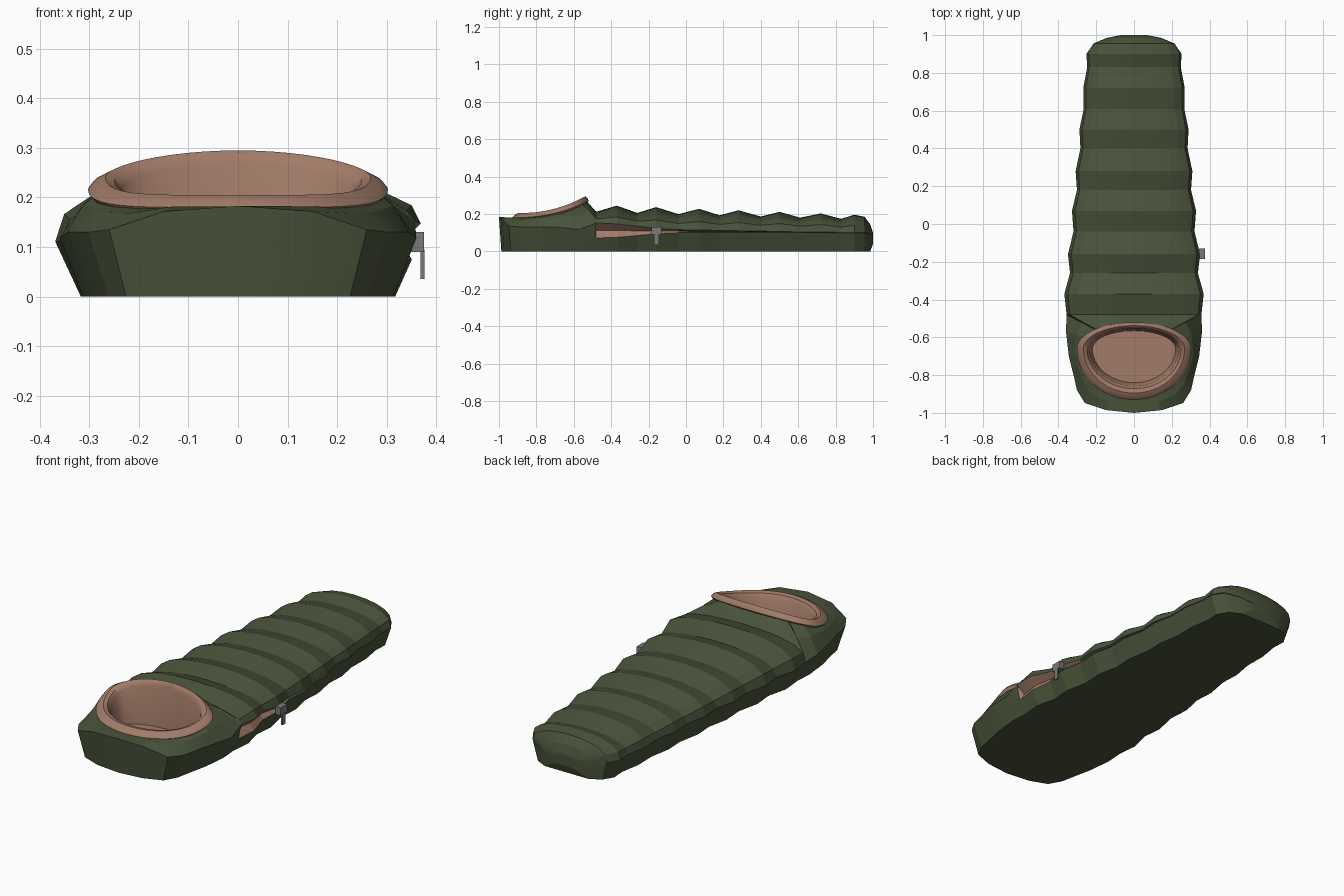
import bpy, bmesh, math
from mathutils import Vector

if "Cube" in bpy.data.objects:
    bpy.data.objects.remove(bpy.data.objects["Cube"])


def material(name, rgb):
    m = bpy.data.materials.new(name)
    m.diffuse_color = (*rgb, 1)
    m.use_nodes = True
    m.node_tree.nodes["Principled BSDF"].inputs["Base Color"].default_value = m.diffuse_color
    return m


GREEN = material("olive green", (0.066, 0.086, 0.042))
BROWN = material("tan lining", (0.36, 0.20, 0.14))
GREY = material("zip grey", (0.19, 0.19, 0.19))


def finish(bm, name, mats, angle=None):
    me = bpy.data.meshes.new(name)
    bm.to_mesh(me)
    bm.free()
    ob = bpy.data.objects.new(name, me)
    bpy.context.collection.objects.link(ob)
    for m in mats:
        me.materials.append(m)
    if angle:
        bpy.ops.object.select_all(action='DESELECT')
        ob.select_set(True)
        bpy.context.view_layer.objects.active = ob
        bpy.ops.object.shade_smooth_by_angle(angle=math.radians(angle))
    return ob


# hood opening curve: ellipse with a shallow back half, rising to the back
CY = -0.66


def hood_point(a, rx, back, front, dz):
    def y_at(b, f):
        return CY + math.sin(a) * (b if math.sin(a) > 0 else f)
    z = 0.18 + 0.09 * max(0, (y_at(0.14, 0.27) + 0.93) / 0.41) ** 2.2
    return Vector((rx * math.cos(a), y_at(back, front), z + dz))


# quilted body: ridged sections from the shoulders to the foot
N = 11


def section(bm, y, w, top, s, gap, zb=0.0):
    g = max(gap, 0.003)
    pts = [(0.86 * w, zb), (w - g * 0.25, s - g / 2), (w - g * 0.5 - 0.004, s)]
    for k in range(N):
        t = math.pi * k / (N - 1)
        base = s + g / 2 * (1 - k / (N - 1))
        c = math.cos(t)
        pts.append((w * c, base + (top - base) * max(0, math.sin(t)) ** 0.78))
    pts.append((-0.86 * w, zb))
    return [bm.verts.new((x, y, z)) for x, z in pts]


bm = bmesh.new()
rings = []
ys = [-0.48, -0.37, -0.26, -0.16, -0.04, 0.07, 0.18, 0.28, 0.40, 0.50, 0.61, 0.72, 0.83, 0.90]
gaps = [0.08, 0.072, 0.05, 0.028, 0.016, 0.014, 0.012, 0.01, 0.008, 0.006]
for i, y in enumerate(ys):
    f = (y + 0.48) / 1.38
    ridge = i % 2
    w = (0.379 - 0.127 * f) if ridge else (0.357 - 0.115 * f)
    top = (0.249 - 0.053 * f) if ridge else (0.212 - 0.040 * f)
    rings.append(section(bm, y, w, top, 0.112 - 0.012 * f, gaps[i] if i < len(gaps) else 0))
# rounded foot
rings.append(section(bm, 0.955, 0.215, 0.185, 0.10, 0))
rings.append(section(bm, 0.985, 0.145, 0.145, 0.09, 0))
rings.append(section(bm, 1.0, 0.07, 0.10, 0.075, 0, 0.04))
for A, B in zip(rings, rings[1:]):
    for i in range(len(A)):
        j = (i + 1) % len(A)
        face = bm.faces.new((A[i], B[i], B[j], A[j]))
        # lining shows inside the open zip
        if i in (1, 2) and A[i].co.y < -0.1:
            face.material_index = 1
bm.faces.new(list(reversed(rings[-1])))

# head end: outline wall, base and a shell up to the hood opening
R = rings[0]
half = [(0.36, -0.57, 0.118), (0.345, -0.70, 0.13), (0.32, -0.80, 0.13),
        (0.302, -0.88, 0.13), (0.26, -0.948, 0.135), (0.15, -0.985, 0.172)]
co = [(-x, y, z) for x, y, z in half] + [(0, -1.0, 0.183)] + half[::-1]
out = [bm.verts.new(c) for c in co]
low = [bm.verts.new((x * 0.87, -0.48 + (y + 0.48) * 0.975, 0)) for x, y, z in co]
wall_top = [R[2 + N]] + out + [R[1]]
wall_low = [R[3 + N]] + low + [R[0]]
for i in range(len(wall_top) - 1):
    bm.faces.new((wall_low[i], wall_low[i + 1], wall_top[i + 1], wall_top[i]))
bm.faces.new(list(reversed(wall_low)))
bm.faces.new((out[-1], R[1], R[3]))
rim = R[3:3 + N] + out
mid, top = [], []
for v in rim:
    a = math.atan2((v.co.y - CY) / (0.14 if v.co.y > CY else 0.27), v.co.x / 0.30)
    p = hood_point(a, 0.285, 0.128, 0.255, 0.0)
    m = v.co.lerp(p, 0.5)
    m.z += 0.016 * abs(math.cos(a))
    mid.append(bm.verts.new(m))
    top.append(bm.verts.new(p))
for L0, L1 in ((rim, mid), (mid, top)):
    for i in range(len(rim)):
        j = (i + 1) % len(rim)
        bm.faces.new((L0[i], L0[j], L1[j], L1[i]))
finish(bm, "sleeping_bag_shell", [GREEN, BROWN], 15)

# padded hood rim with the lining well inside it
bm = bmesh.new()
S = 48
loops = []
for prof in [(0.292, 0.132, 0.262, -0.012), (0.303, 0.14, 0.27, 0.0), (0.292, 0.134, 0.257, 0.014),
             (0.268, 0.122, 0.235, 0.025), (0.25, 0.115, 0.212, 0.02), (0.235, 0.108, 0.198, 0.0)]:
    loops.append([bm.verts.new(hood_point(2 * math.pi * k / S, *prof)) for k in range(S)])
floor = []
for k in range(S):
    p = hood_point(2 * math.pi * k / S, 0.22, 0.095, 0.18, 0)
    p.z = 0.06
    floor.append(bm.verts.new(p))
loops.append(floor)
for L0, L1 in zip(loops, loops[1:]):
    for i in range(S):
        j = (i + 1) % S
        bm.faces.new((L0[i], L0[j], L1[j], L1[i]))
centre = bm.verts.new((0, -0.64, 0.06))
for i in range(S):
    bm.faces.new((floor[i], floor[(i + 1) % S], centre))
finish(bm, "hood_rim_and_lining", [BROWN], 35)


# zip slider and pull tab
def box(name, lo, hi):
    bm = bmesh.new()
    bmesh.ops.create_cube(bm, size=1)
    for v in bm.verts:
        v.co = [lo[i] + (v.co[i] + 0.5) * (hi[i] - lo[i]) for i in range(3)]
    finish(bm, name, [GREY])


box("zip_slider", (0.345, -0.185, 0.09), (0.375, -0.13, 0.13))
box("zip_pull", (0.368, -0.17, 0.035), (0.376, -0.145, 0.095))
